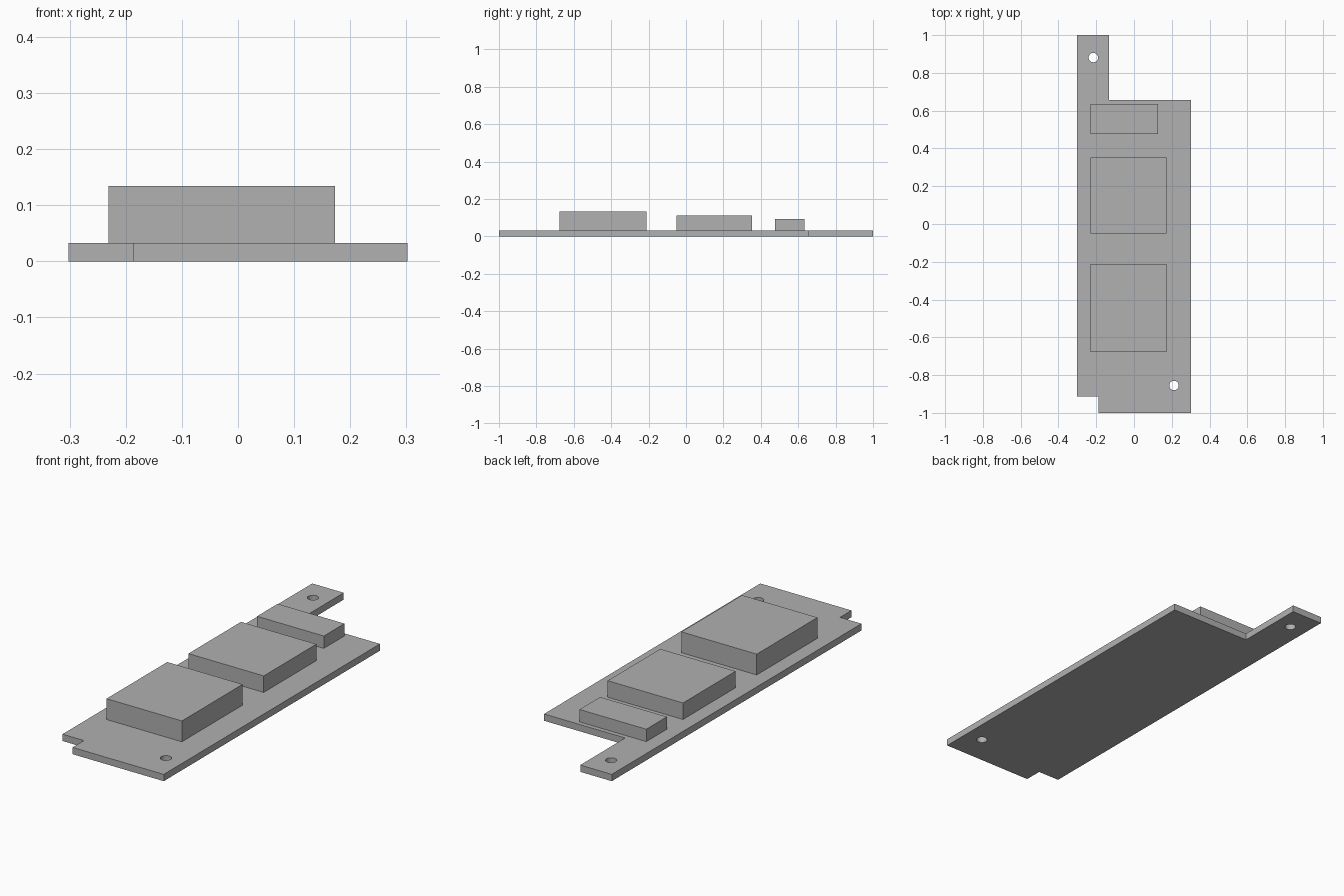
import bpy
import bmesh

cube = bpy.data.objects.get("Cube")
if cube:
    bpy.data.objects.remove(cube, do_unlink=True)

BOARD_TOP = 0.033

grey = bpy.data.materials.new("plain_grey")
grey.use_nodes = True
grey.diffuse_color = (0.44, 0.44, 0.44, 1)
grey.node_tree.nodes["Principled BSDF"].inputs["Base Color"].default_value = grey.diffuse_color


def prism(name, outline, bottom, top):
    """Extrude a flat outline upwards into a solid."""
    bm = bmesh.new()
    face = bm.faces.new([bm.verts.new((x, y, bottom)) for x, y in outline])
    grown = bmesh.ops.extrude_face_region(bm, geom=[face])["geom"]
    verts = [v for v in grown if isinstance(v, bmesh.types.BMVert)]
    bmesh.ops.translate(bm, verts=verts, vec=(0, 0, top - bottom))
    bmesh.ops.recalc_face_normals(bm, faces=bm.faces)
    mesh = bpy.data.meshes.new(name)
    bm.to_mesh(mesh)
    bm.free()
    mesh.materials.append(grey)
    obj = bpy.data.objects.new(name, mesh)
    bpy.context.collection.objects.link(obj)
    return obj


# Circuit board with a rear tab and a notched front corner
board = prism("circuit_board", [
    (-0.187, -1), (0.302, -1), (0.302, 0.656), (-0.133, 0.656),
    (-0.133, 1), (-0.302, 1), (-0.302, -0.913), (-0.187, -0.913),
], 0, BOARD_TOP)

# Screw holes through the board
for x, y in [(-0.215, 0.881), (0.212, -0.855)]:
    bpy.ops.mesh.primitive_cylinder_add(vertices=32, radius=0.025, depth=0.2,
                                        location=(x, y, 0))
    cutter = bpy.context.object
    cutter.name = "hole_cutter"
    cutter.hide_render = True
    cutter.data.materials.append(grey)
    hole = board.modifiers.new("screw_hole", 'BOOLEAN')
    hole.object = cutter
    hole.solver = 'EXACT'
    bpy.context.view_layer.objects.active = board
    bpy.ops.object.modifier_apply(modifier=hole.name)
    bpy.data.objects.remove(cutter, do_unlink=True)

bpy.ops.object.select_all(action='DESELECT')
board.select_set(True)
bpy.ops.object.shade_smooth_by_angle()

# Chips: name, right edge, front edge, back edge, top
for name, x1, y0, y1, top in [
    ("front_chip", 0.173, -0.677, -0.212, 0.134),
    ("middle_chip", 0.173, -0.05, 0.353, 0.113),
    ("rear_chip", 0.127, 0.476, 0.634, 0.093),
]:
    x0 = -0.231
    prism(name, [(x0, y0), (x1, y0), (x1, y1), (x0, y1)], BOARD_TOP, top)
